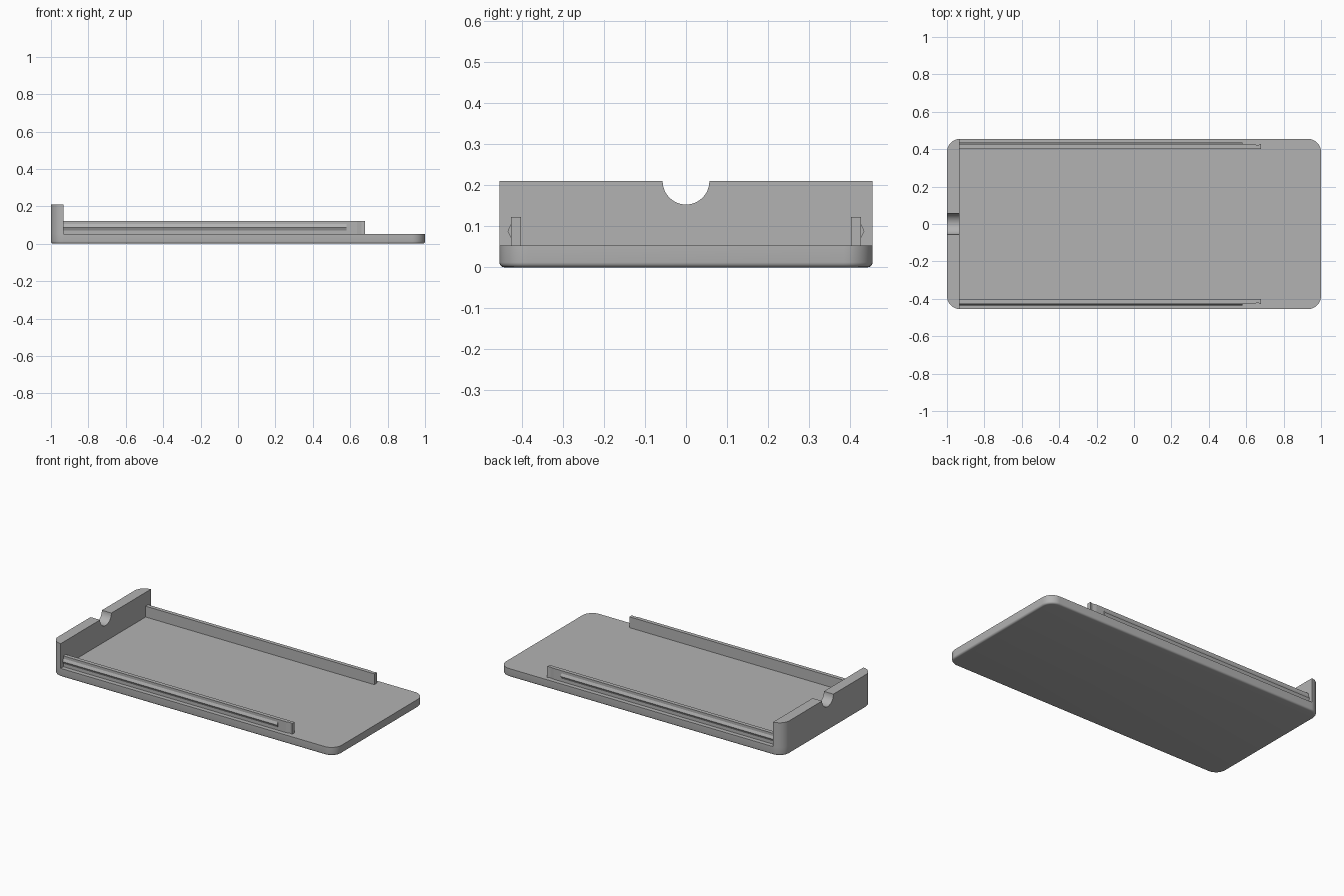
import bpy, bmesh, math

cube = bpy.data.objects.get("Cube")
if cube:
    bpy.data.objects.remove(cube, do_unlink=True)

HX, HY, R = 1.0, 0.455, 0.07      # half length, half width, corner radius
BASE_TOP, WALL_TOP, WALL_X = 0.053, 0.21, -0.933

grey = bpy.data.materials.new("plain grey")
grey.use_nodes = True
colour = (0.45, 0.45, 0.45, 1)
grey.diffuse_color = colour
grey.node_tree.nodes["Principled BSDF"].inputs["Base Color"].default_value = colour


def corner(cx, cy, r, start, n=10):
    """Quarter arc of points, counter-clockwise from the start angle."""
    return [(cx + r * math.cos(math.radians(start + 90 * i / n)),
             cy + r * math.sin(math.radians(start + 90 * i / n))) for i in range(n + 1)]


def loft(name, rings):
    """Solid skinned through rings of equal point count."""
    bm = bmesh.new()
    loops = [[bm.verts.new(p) for p in ring] for ring in rings]
    for a, b in zip(loops, loops[1:]):
        for i in range(len(a)):
            j = (i + 1) % len(a)
            bm.faces.new((a[i], a[j], b[j], b[i]))
    bm.faces.new(loops[0][::-1])
    bm.faces.new(loops[-1])
    bmesh.ops.recalc_face_normals(bm, faces=bm.faces)
    mesh = bpy.data.meshes.new(name)
    bm.to_mesh(mesh)
    bm.free()
    mesh.materials.append(grey)
    ob = bpy.data.objects.new(name, mesh)
    bpy.context.collection.objects.link(ob)
    return ob


def extrude_z(name, outline, z0, z1):
    return loft(name, [[(x, y, z) for x, y in outline] for z in (z0, z1)])


def smooth(ob):
    bpy.ops.object.select_all(action='DESELECT')
    ob.select_set(True)
    bpy.context.view_layer.objects.active = ob
    bpy.ops.object.shade_smooth_by_angle(angle=math.radians(35))


# Base plate with rounded corners and a softened bottom edge
F = 0.012
rings = []
for step in range(5):
    a = math.radians(90 * step / 4)
    inset, z = F * (1 - math.sin(a)), F * (1 - math.cos(a))
    rings.append((inset, z))
rings.append((0, BASE_TOP))
plate = []
for inset, z in rings:
    pts = []
    for sx, sy, start in ((1, 1, 0), (-1, 1, 90), (-1, -1, 180), (1, -1, 270)):
        pts += corner(sx * (HX - R), sy * (HY - R), R - inset, start)
    plate.append([(x, y, z) for x, y in pts])
smooth(loft("base_plate", plate))

# End wall with a round finger notch in its top edge
outline = [(WALL_X, HY)] + corner(-HX + R, HY - R, R, 90)[1:]
outline += corner(-HX + R, -HY + R, R, 180)[:-1] + [(WALL_X, -HY)]
wall = extrude_z("end_wall", outline, BASE_TOP, WALL_TOP)
NOTCH = 0.057
circle = [(NOTCH * math.cos(math.tau * i / 48), NOTCH * math.sin(math.tau * i / 48))
          for i in range(48)]
cutter = loft("notch_cutter", [[(x, y, WALL_TOP + z) for y, z in circle]
                               for x in (-1.1, -0.8)])
cutter.hide_render = True
cut = wall.modifiers.new("notch", 'BOOLEAN')
cut.operation = 'DIFFERENCE'
cut.solver = 'EXACT'
cut.object = cutter
depsgraph = bpy.context.evaluated_depsgraph_get()
cut_mesh = bpy.data.meshes.new_from_object(wall.evaluated_get(depsgraph))
wall.modifiers.clear()
wall.data = cut_mesh
bpy.data.objects.remove(cutter, do_unlink=True)
smooth(wall)

# Side rails, each with a shallow V groove near the tip and a sliding ridge
IN, OUT, TIP = 0.402, 0.427, 0.68
for side, s in (("left", 1), ("right", -1)):
    name = "back" if s > 0 else "front"
    plan = [(WALL_X, IN), (TIP, IN), (TIP, OUT), (0.661, OUT - 0.005),
            (0.636, OUT), (WALL_X, OUT)]
    extrude_z(name + "_rail", [(x, s * y) for x, y in plan], BASE_TOP, 0.122)
    ridge = [(OUT, 0.072), (OUT + 0.008, 0.088), (OUT, 0.105)]
    loft(name + "_rail_ridge", [[(x, s * y, z) for y, z in ridge]
                                for x in (WALL_X, 0.58)])
